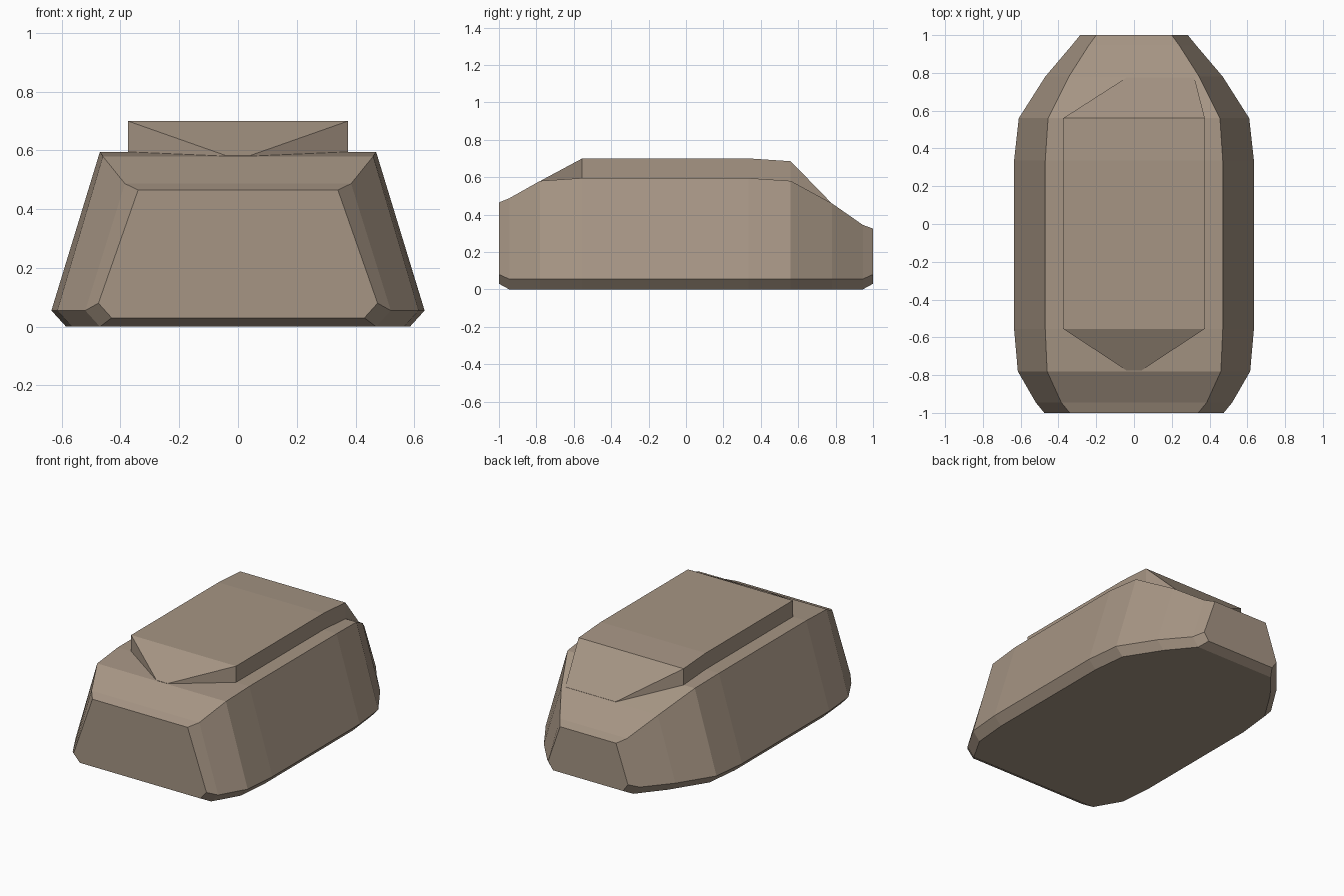
import bpy, bmesh

if "Cube" in bpy.data.objects:
    bpy.data.objects.remove(bpy.data.objects["Cube"])


def loft(name, rings, mat):
    """Skin a list of equal-length closed rings and cap both ends."""
    bm = bmesh.new()
    loops = [[bm.verts.new(p) for p in ring] for ring in rings]
    for a, b in zip(loops, loops[1:]):
        n = len(a)
        for i in range(n):
            j = (i + 1) % n
            bm.faces.new((a[i], a[j], b[j], b[i]))
    bm.faces.new(loops[0])
    bm.faces.new(loops[-1])
    bmesh.ops.recalc_face_normals(bm, faces=bm.faces[:])
    mesh = bpy.data.meshes.new(name)
    bm.to_mesh(mesh)
    bm.free()
    mesh.materials.append(mat)
    obj = bpy.data.objects.new(name, mesh)
    bpy.context.collection.objects.link(obj)
    return obj


def hull_ring(y, top, ztop, wide, zwide, low, zlow):
    """Symmetric six-sided section: deck edge, widest line, floor edge."""
    half = [(top, ztop), (wide, zwide), (low, zlow)]
    pts = half + [(-x, z) for x, z in reversed(half)]
    return [(x, y, z) for x, z in pts]


def cabin_ring(y, left, right, ztop, zlow):
    return [(left, y, ztop), (right, y, ztop), (right, y, zlow), (left, y, zlow)]


tan = bpy.data.materials.new("tan_paint")
tan.diffuse_color = (0.38, 0.30, 0.23, 1)
tan.use_nodes = True
tan.node_tree.nodes["Principled BSDF"].inputs["Base Color"].default_value = tan.diffuse_color

# Tapered body with chamfered floor edge and ends
hull_rows = [
    (-1.0, 0.34, 0.465, 0.475, 0.08, 0.43, 0.03),
    (-0.945, 0.385, 0.487, 0.52, 0.055, 0.47, 0),
    (-0.78, 0.46, 0.58, 0.615, 0.055, 0.565, 0),
    (-0.555, 0.47, 0.595, 0.635, 0.055, 0.585, 0),
    (0.335, 0.47, 0.595, 0.635, 0.055, 0.585, 0),
    (0.56, 0.455, 0.58, 0.61, 0.055, 0.56, 0),
    (0.78, 0.345, 0.46, 0.47, 0.055, 0.42, 0),
    (0.945, 0.24, 0.345, 0.33, 0.055, 0.285, 0),
    (1.0, 0.2, 0.325, 0.285, 0.08, 0.25, 0.03),
]
loft("body", [hull_ring(*r) for r in hull_rows], tan)

# Raised roof with sloping front and rear ends, sunk slightly into the body
cabin_rows = [
    (-0.775, -0.04, 0.04, 0.582, 0.56),
    (-0.555, -0.375, 0.375, 0.70, 0.57),
    (0.335, -0.375, 0.375, 0.70, 0.57),
    (0.56, -0.375, 0.375, 0.685, 0.56),
    (0.775, -0.04, 0.32, 0.464, 0.44),
]
loft("raised_roof", [cabin_ring(*r) for r in cabin_rows], tan)
